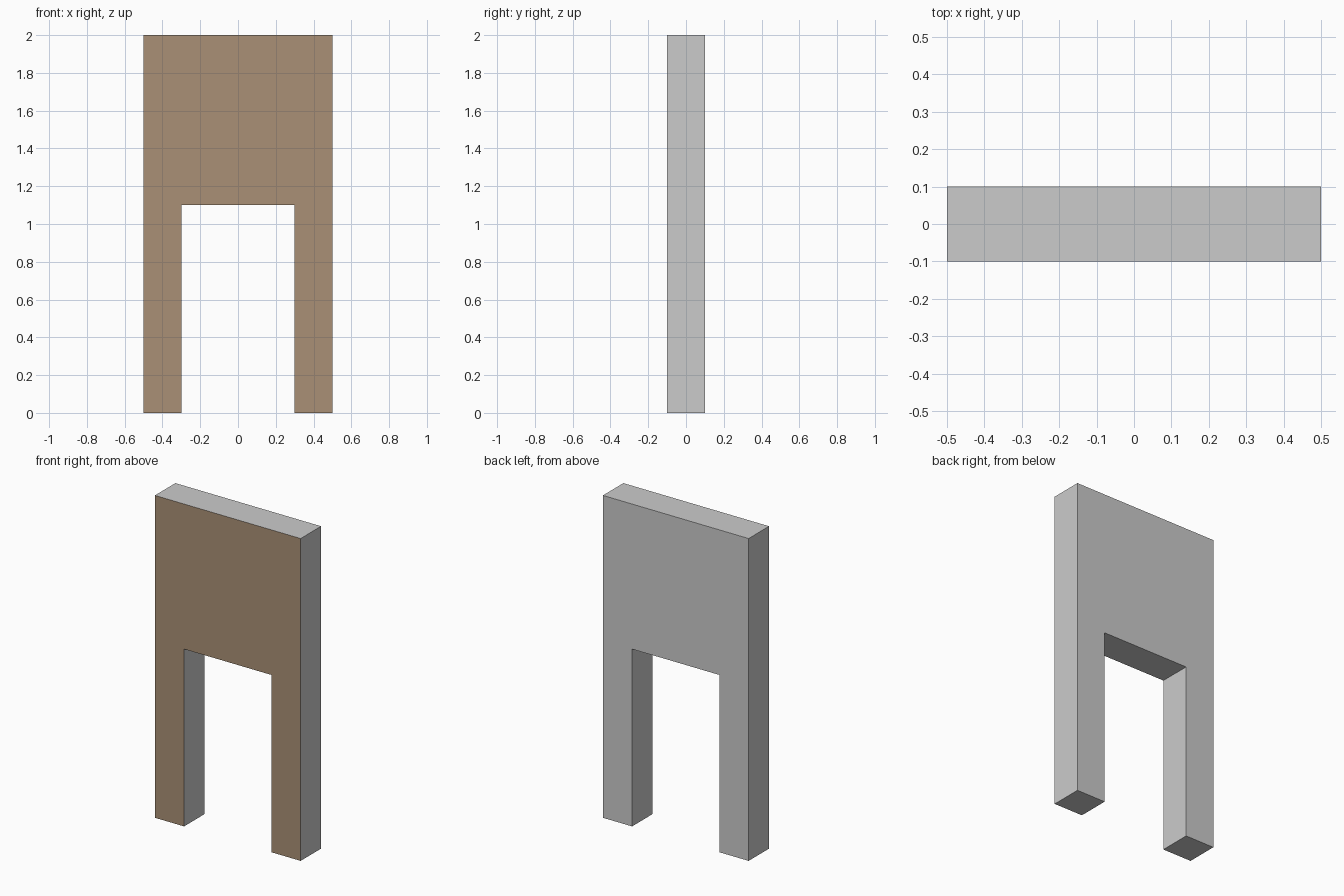
import bpy
import bmesh
from mathutils import Vector

if "Cube" in bpy.data.objects:
    bpy.data.objects.remove(bpy.data.objects["Cube"])

HALF_W, HALF_D, HEIGHT = 0.5, 0.1, 2.0
OPEN_HALF_W, OPEN_H = 0.3, 1.1

# Half outline of the doorway frame, mirrored into a full U-shaped profile
half = [(OPEN_HALF_W, OPEN_H), (OPEN_HALF_W, 0), (HALF_W, 0), (HALF_W, HEIGHT)]
outline = half + [(-x, z) for x, z in reversed(half)]

# Extrude the profile from front to back
bm = bmesh.new()
front = bm.faces.new([bm.verts.new((x, -HALF_D, z)) for x, z in outline])
ext = bmesh.ops.extrude_face_region(bm, geom=[front], use_keep_orig=True)
verts = [g for g in ext["geom"] if isinstance(g, bmesh.types.BMVert)]
bmesh.ops.translate(bm, verts=verts, vec=Vector((0, 2 * HALF_D, 0)))
bmesh.ops.recalc_face_normals(bm, faces=bm.faces)

# Only the front face takes the brown slot
for f in bm.faces:
    f.material_index = 1 if f.normal.y < -0.9 else 0

mesh = bpy.data.meshes.new("doorway_frame")
bm.to_mesh(mesh)
bm.free()

brown = bpy.data.materials.new("brown_front")
brown.diffuse_color = (0.40, 0.28, 0.18, 1)
brown.use_nodes = True
brown.node_tree.nodes["Principled BSDF"].inputs["Base Color"].default_value = brown.diffuse_color
mesh.materials.append(None)  # plain grey sides and back
mesh.materials.append(brown)

frame = bpy.data.objects.new("doorway_frame", mesh)
bpy.context.collection.objects.link(frame)
